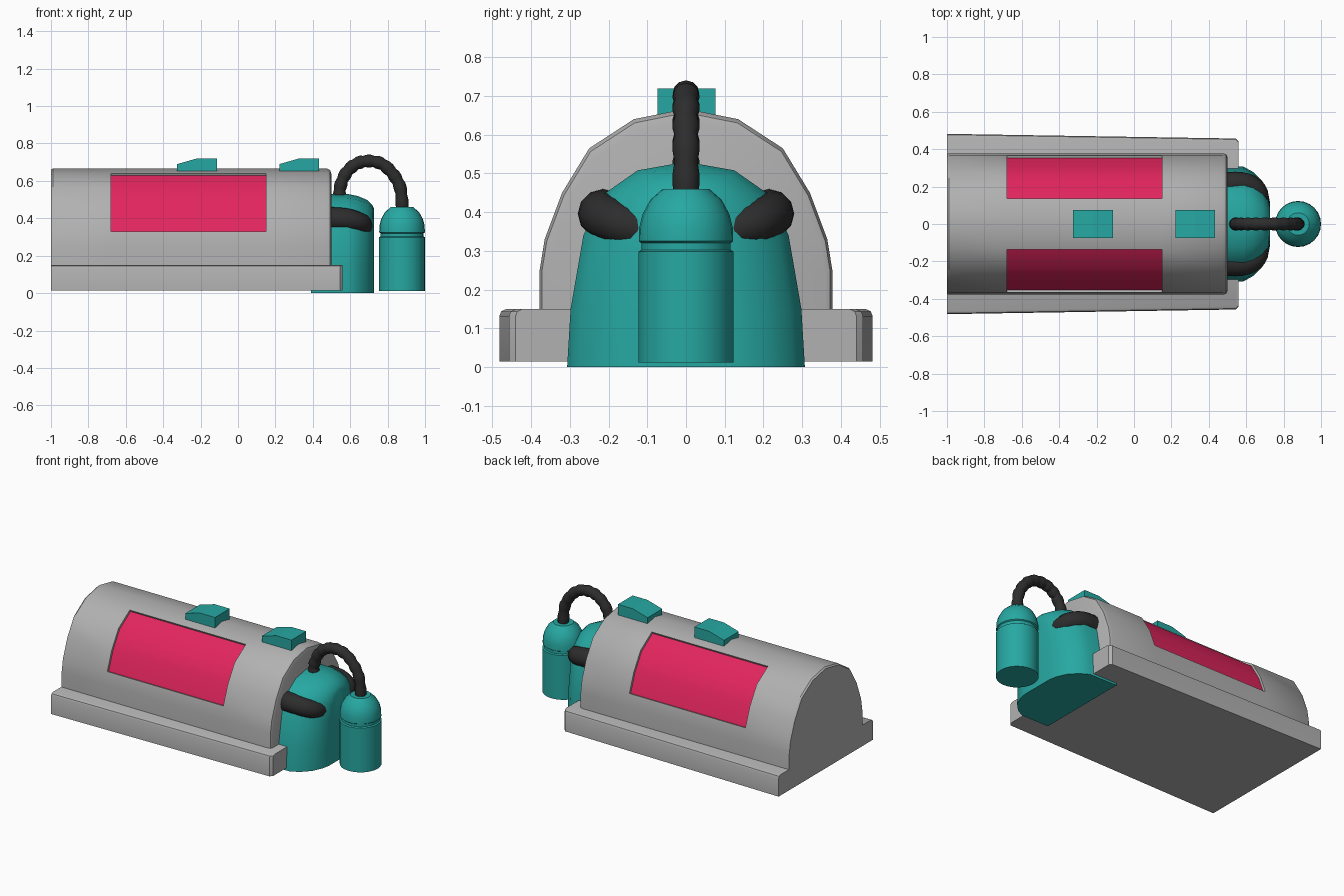
import bpy, bmesh, math
from mathutils import Vector

if "Cube" in bpy.data.objects:
    bpy.data.objects.remove(bpy.data.objects["Cube"])


def material(name, rgb):
    m = bpy.data.materials.new(name)
    m.diffuse_color = (*rgb, 1)
    m.use_nodes = True
    m.node_tree.nodes["Principled BSDF"].inputs["Base Color"].default_value = m.diffuse_color
    return m


GREY = material("light grey", (0.44, 0.44, 0.44))
TEAL = material("teal", (0.02, 0.39, 0.36))
RED = material("crimson", (0.76, 0.018, 0.11))
BLACK = material("black rubber", (0.026, 0.026, 0.026))


def finish(bm, name, mats, angle=35):
    me = bpy.data.meshes.new(name)
    bm.to_mesh(me)
    bm.free()
    ob = bpy.data.objects.new(name, me)
    bpy.context.collection.objects.link(ob)
    for m in mats:
        me.materials.append(m)
    bpy.ops.object.select_all(action='DESELECT')
    ob.select_set(True)
    bpy.context.view_layer.objects.active = ob
    bpy.ops.object.shade_smooth_by_angle(angle=math.radians(angle))
    return ob


def loft(rings):
    """Closed skin through equal-length rings, capped at both ends."""
    bm = bmesh.new()
    vs = [[bm.verts.new(p) for p in r] for r in rings]
    n = len(rings[0])
    for a, b in zip(vs, vs[1:]):
        for i in range(n):
            j = (i + 1) % n
            bm.faces.new((a[i], a[j], b[j], b[i]))
    bm.faces.new(vs[0])
    bm.faces.new(vs[-1])
    bmesh.ops.recalc_face_normals(bm, faces=bm.faces)
    return bm


def mirror_arch(half):
    """Half profile from foot to crown, mirrored across y = 0."""
    return half + [(-y, z) for y, z in reversed(half[:-1])]


def curve_points(ctrl, n):
    """Catmull-Rom samples through the control points."""
    p = [Vector(c) for c in ctrl]
    p = [2 * p[0] - p[1]] + p + [2 * p[-1] - p[-2]]
    out = []
    for k in range(n + 1):
        u = k / n * (len(ctrl) - 1)
        i = min(int(u), len(ctrl) - 2)
        t = u - i
        a, b, c, d = p[i:i + 4]
        out.append(0.5 * (2 * b + (c - a) * t + (2 * a - 5 * b + 4 * c - d) * t * t
                          + (3 * b - a - 3 * c + d) * t ** 3))
    return out


def tube(name, ctrl, n, radius, sides, side_axis):
    pts = curve_points(ctrl, n)
    rings = []
    for i, p in enumerate(pts):
        d = (pts[min(i + 1, n)] - pts[max(i - 1, 0)]).normalized()
        u = (side_axis - d * side_axis.dot(d)).normalized()
        v = d.cross(u)
        rings.append([p + radius(i) * (math.cos(a) * u + math.sin(a) * v)
                      for a in (2 * math.pi * s / sides for s in range(sides))])
    return finish(loft(rings), name, [BLACK])


# Arched hull with recessed side panels
arch = mirror_arch([(0.378, 0.08), (0.378, 0.25), (0.365, 0.33), (0.32, 0.45),
                    (0.25, 0.565), (0.135, 0.64), (0, 0.667)])
stations = [(-1, 0.988), (-0.99, 1), (-0.68, 1), (0.15, 1), (0.475, 1), (0.493, 0.985), (0.5, 0.95)]
bm = loft([[(x, y * s, z * s) for y, z in arch] for x, s in stations])
panels = []
for f in bm.faces:
    c = f.calc_center_median()
    if -0.6 < c.x < 0 and 0.34 < c.z < 0.63:
        f.material_index = 1
        panels.append(f)
walls = bmesh.ops.inset_region(bm, faces=panels, thickness=0.001, depth=-0.013,
                               use_even_offset=True)
for f in walls["faces"]:
    f.material_index = 0
finish(bm, "arched_hull", [GREY, RED], 30)

# Tapered base slab with softened edges
rings = []
for x, w in ((-1, 0.482), (0.545, 0.457), (0.56, 0.44)):
    rings.append([(x, -w, 0.015), (x, -w, 0.132), (x, -w + 0.005, 0.144), (x, -w + 0.018, 0.15),
                  (x, w - 0.018, 0.15), (x, w - 0.005, 0.144), (x, w, 0.132), (x, w, 0.015)])
finish(loft(rings), "base_slab", [GREY])

# Rounded engine housing at the right end
arch = mirror_arch([(0.307, 0), (0.298, 0.15), (0.265, 0.34), (0.215, 0.445),
                    (0.125, 0.508), (0, 0.53)])
stations = [(0.39, 1, 1), (0.585, 1, 1), (0.64, 0.9, 0.98), (0.69, 0.73, 0.94),
            (0.718, 0.53, 0.89), (0.728, 0.36, 0.85)]
finish(loft([[(x, y * sy, z * sz) for y, z in arch] for x, sy, sz in stations]),
       "engine_housing", [TEAL], 45)

# Standing tank, turned from a profile
profile = [(0.123, 0.012), (0.123, 0.298), (0.115, 0.303), (0.115, 0.32), (0.122, 0.325),
           (0.121, 0.36), (0.112, 0.395), (0.092, 0.432), (0.06, 0.46)]
finish(loft([[(0.877 + r * math.cos(a), r * math.sin(a), z)
              for a in (2 * math.pi * k / 24 for k in range(24))] for r, z in profile]),
       "tank", [TEAL], 40)

# Ribbed hose from engine to tank
tube("top_hose", [(0.542, 0, 0.5), (0.547, 0, 0.57), (0.58, 0, 0.645), (0.635, 0, 0.692),
                  (0.7, 0, 0.706), (0.77, 0, 0.69), (0.83, 0, 0.635), (0.868, 0, 0.56),
                  (0.88, 0, 0.44)],
     33, lambda i: 0.030 if i % 3 == 0 else 0.0345, 12, Vector((0, 1, 0)))

# Thick side pipes from hull to engine
for side, label in ((1, "back"), (-1, "front")):
    tube(label + "_side_pipe",
         [(0.47, 0.212 * side, 0.397), (0.56, 0.218 * side, 0.395), (0.62, 0.205 * side, 0.385),
          (0.66, 0.17 * side, 0.37), (0.668, 0.12 * side, 0.355)],
         10, lambda i: 0.064 - 0.0012 * i, 12, Vector((0, 0, 1)))

# Wedge blocks on the roof ridge
for i, x0 in enumerate((-0.325, 0.222)):
    outline = [(0, 0.64), (0, 0.69), (0.105, 0.72), (0.212, 0.72), (0.212, 0.64)]
    finish(loft([[(x0 + x, y, z) for x, z in outline] for y in (-0.074, 0.076)]),
           "roof_block_%d" % (i + 1), [TEAL], 10)
